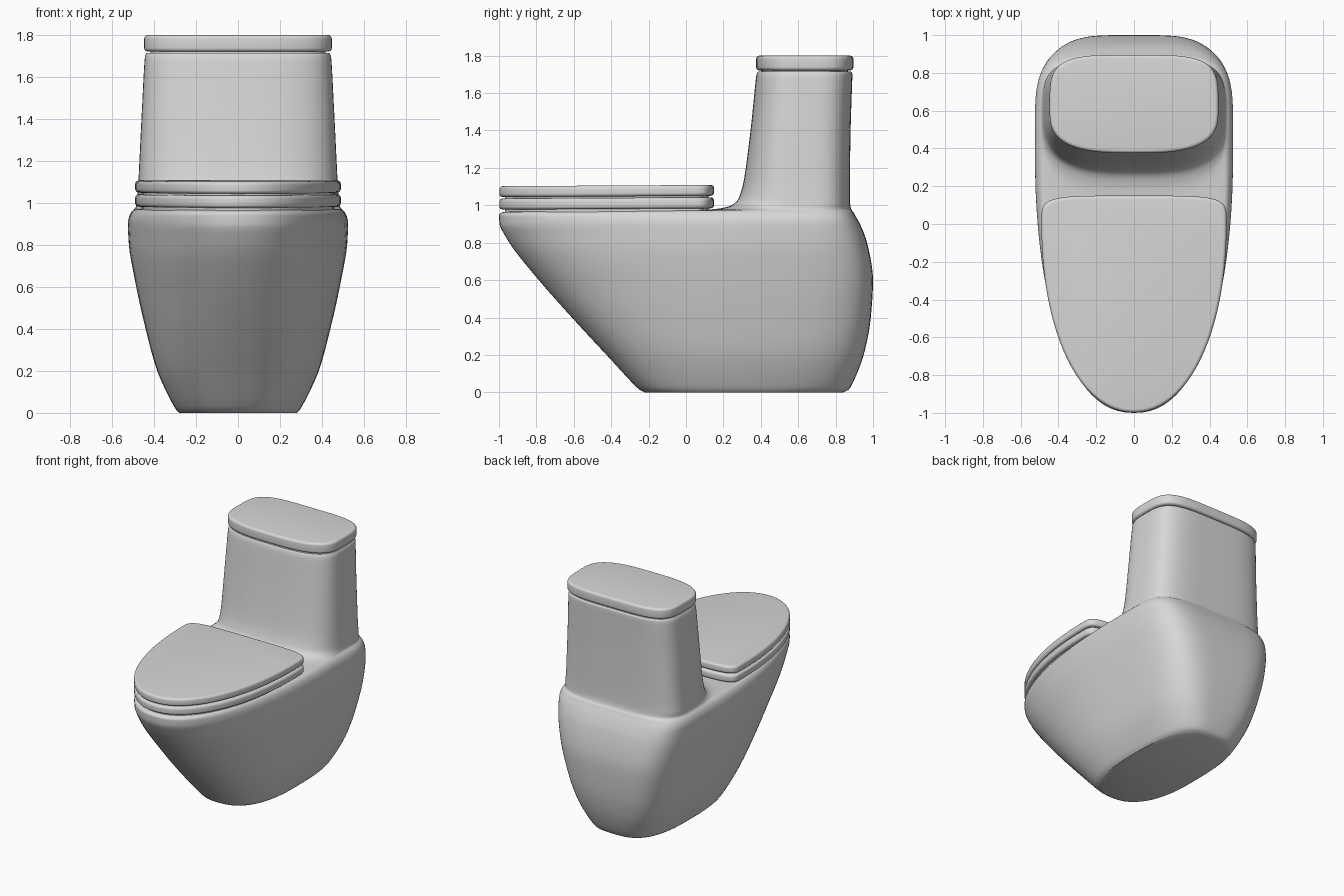
import bpy
import bmesh
import math

cube = bpy.data.objects.get("Cube")
if cube:
    bpy.data.objects.remove(cube, do_unlink=True)

SIDES = 96

ceramic = bpy.data.materials.new("grey_ceramic")
ceramic.use_nodes = True
ceramic.diffuse_color = (0.68, 0.68, 0.68, 1)
ceramic.node_tree.nodes["Principled BSDF"].inputs["Base Color"].default_value = ceramic.diffuse_color


def outline(z, front, back, half, middle, front_power, back_power, tilt=0):
    """Egg-shaped ring: two half superellipses joined at the widest line."""
    points = []
    for i in range(SIDES):
        angle = math.tau * i / SIDES
        c, s = math.cos(angle), math.sin(angle)
        power, reach = (back_power, back - middle) if s > 0 else (front_power, middle - front)
        x = math.copysign(abs(c) ** (2 / power) * half, c)
        y = middle + math.copysign(abs(s) ** (2 / power) * reach, s)
        points.append((x, y, z + tilt * y))
    return points


def slope(a, b, c):
    """Tangent that never overshoots its neighbours."""
    d, e = b - a, c - b
    return 2 * d * e / (d + e) if d * e > 0 else 0


def refine(keys, steps):
    """Smoothly fill in rings between the key rings."""
    rings = []
    last = len(keys) - 1
    for k in range(last):
        before, a, b, after = keys[max(k - 1, 0)], keys[k], keys[k + 1], keys[min(k + 2, last)]
        for j in range(steps):
            t = j / steps
            ring = []
            for p, q, r, s in zip(before, a, b, after):
                m = slope(p, q, r) if k > 0 else r - q
                n = slope(q, r, s) if k + 1 < last else r - q
                ring.append(q + t * m + t * t * (3 * (r - q) - 2 * m - n)
                            + t ** 3 * (m + n - 2 * (r - q)))
            rings.append(ring)
    return rings + [keys[-1]]


def loft(name, rings, tilt=0):
    """Skin a stack of rings and cap both ends."""
    bm = bmesh.new()
    loops = [[bm.verts.new(p) for p in outline(*ring, tilt)] for ring in rings]
    for low, high in zip(loops, loops[1:]):
        for i in range(SIDES):
            j = (i + 1) % SIDES
            bm.faces.new((low[i], low[j], high[j], high[i]))
    bm.faces.new(loops[0][::-1])
    bm.faces.new(loops[-1])
    bmesh.ops.recalc_face_normals(bm, faces=bm.faces[:])
    mesh = bpy.data.meshes.new(name)
    bm.to_mesh(mesh)
    bm.free()
    obj = bpy.data.objects.new(name, mesh)
    bpy.context.collection.objects.link(obj)
    mesh.materials.append(ceramic)
    bpy.ops.object.select_all(action="DESELECT")
    obj.select_set(True)
    bpy.context.view_layer.objects.active = obj
    bpy.ops.object.shade_smooth_by_angle(angle=math.radians(40))


def slab(name, bottom, top, shape, foot, tilt=0, radius=0.018):
    """Rounded plate standing on a recessed foot that leaves a shadow gap."""
    front, back, half, middle, front_power, back_power = shape

    def ring(z, inset):
        return (z, front + inset, back - inset, half - inset, middle, front_power, back_power)

    arc = [math.pi / 2 * i / 5 for i in range(6)]
    rings = [ring(foot, 0.03), ring(bottom, 0.03)]
    rings += [ring(bottom + radius * (1 - math.sin(a)), radius * (1 - math.cos(a))) for a in arc[::-1]]
    rings += [ring(top - radius * (1 - math.sin(a)), radius * (1 - math.cos(a))) for a in arc]
    loft(name, rings, tilt)


# Bowl, deck and tank as one flowing shell:
# height, front, back, half width, widest line, front power, back power
shell = [
    (0, -0.22, 0.84, 0.28, 0.3, 2.5, 3),
    (0.015, -0.25, 0.87, 0.295, 0.3, 2.5, 3.1),
    (0.2, -0.425, 0.95, 0.385, 0.3, 2.4, 3.6),
    (0.4, -0.61, 0.988, 0.44, 0.3, 2.3, 4),
    (0.6, -0.787, 1, 0.485, 0.3, 2.2, 4.3),
    (0.8, -0.945, 0.968, 0.52, 0.36, 2.2, 4.5),
    (0.9, -0.997, 0.93, 0.525, 0.41, 2.25, 4.7),
    (0.945, -1, 0.905, 0.515, 0.44, 2.3, 4.8),
    (0.963, -0.98, 0.895, 0.503, 0.45, 2.3, 4.8),
    (0.968, -0.93, 0.89, 0.498, 0.46, 2.3, 4.8),
    (0.978, 0.13, 0.884, 0.488, 0.55, 3, 4.1),
    (0.992, 0.22, 0.88, 0.484, 0.58, 3, 4),
    (1.02, 0.27, 0.877, 0.481, 0.6, 3, 4),
    (1.1, 0.302, 0.876, 0.475, 0.6, 3, 4),
    (1.4, 0.345, 0.88, 0.46, 0.6, 3, 4),
    (1.7, 0.377, 0.89, 0.443, 0.61, 3, 4),
    (1.715, 0.385, 0.882, 0.435, 0.61, 3, 4),
]
loft("bowl_and_tank", refine(shell, 5))

# Tank lid
slab("tank_lid", 1.721, 1.8, (0.375, 0.895, 0.447, 0.61, 3, 4.2), 1.71)

# Seat ring and cover share one outline
seat_outline = (-0.998, 0.15, 0.49, 0, 2.1, 5)
slab("seat", 0.983, 1.042, seat_outline, 0.96, 0.006)
slab("seat_cover", 1.05, 1.108, seat_outline, 1.038, 0.006)
